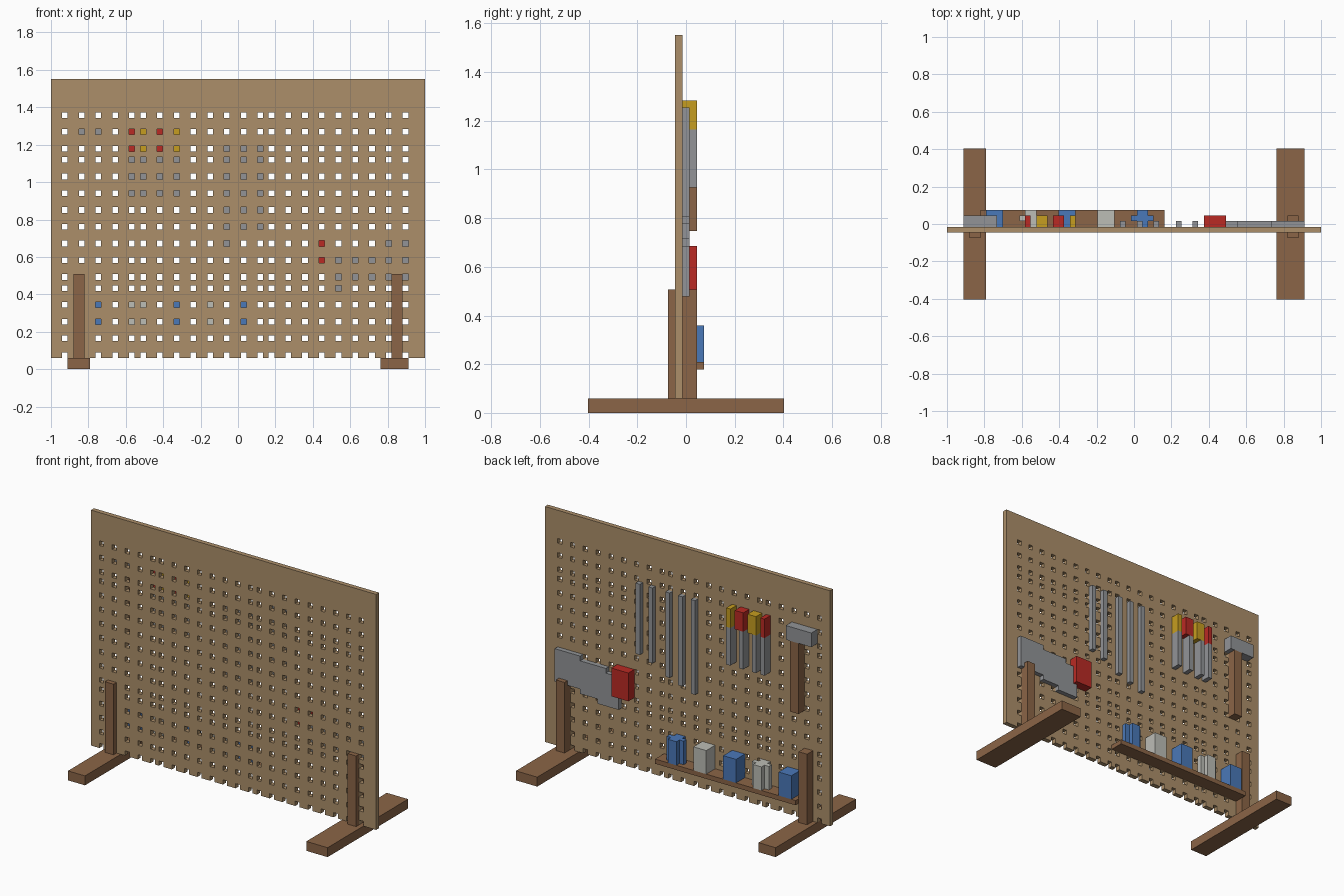
import bpy, bmesh
from mathutils import Vector

cube = bpy.data.objects.get("Cube")
if cube:
    bpy.data.objects.remove(cube, do_unlink=True)

U = 2 / 67                       # size of one block
ORIGIN = Vector((-1, -13.5 * U, 0))


def place(x, y, z):
    return Vector((x, y, z)) * U + ORIGIN


def material(name, rgb):
    linear = [((c / 255 + 0.055) / 1.055) ** 2.4 for c in rgb] + [1]
    m = bpy.data.materials.new(name)
    m.use_nodes = True
    m.diffuse_color = linear
    m.node_tree.nodes["Principled BSDF"].inputs["Base Color"].default_value = linear
    return m


BOARD = material("tan board", (172, 143, 106))
WOOD = material("brown wood", (139, 101, 71))
STEEL = material("grey steel", (146, 148, 151))
RED = material("red plastic", (186, 42, 36))
YELLOW = material("yellow plastic", (198, 157, 32))
BLUE = material("blue paint", (74, 120, 184))
PALE = material("pale grey paint", (188, 189, 182))


def finish(bm, name, mat):
    bmesh.ops.recalc_face_normals(bm, faces=bm.faces)
    mesh = bpy.data.meshes.new(name)
    bm.to_mesh(mesh)
    bm.free()
    mesh.materials.append(mat)
    obj = bpy.data.objects.new(name, mesh)
    bpy.context.collection.objects.link(obj)
    return obj


def box(name, mat, x, y, z):
    """Box given as (start, end) block ranges."""
    bm = bmesh.new()
    bmesh.ops.create_cube(bm, size=1)
    lo, hi = place(x[0], y[0], z[0]), place(x[1], y[1], z[1])
    for v in bm.verts:
        v.co = Vector([(a + b) / 2 + c * (b - a) for a, b, c in zip(lo, hi, v.co)])
    return finish(bm, name, mat)


def prism(name, mat, outline, y):
    """Outline in x and z, extruded along y."""
    bm = bmesh.new()
    face = bm.faces.new([bm.verts.new(place(a, y[0], b)) for a, b in outline])
    ext = bmesh.ops.extrude_face_region(bm, geom=[face])["geom"]
    for v in ext:
        if isinstance(v, bmesh.types.BMVert):
            v.co.y += (y[1] - y[0]) * U
    return finish(bm, name, mat)


# Perforated board: grid with the hole cells left out, then thickened
cols = [*range(2, 15, 3), *range(16, 38, 3), *range(39, 64, 3)]
rows = [2, 5, 8, 11, 14, *range(16, 38, 3), 39, 42, 45]
xs = sorted({0, 67, *cols, *[c + 1 for c in cols]})
zs = sorted({2, 52, *rows, *[r + 1 for r in rows]})
bm = bmesh.new()
grid = {(x, z): bm.verts.new(place(x, 12, z)) for x in xs for z in zs}
for x0, x1 in zip(xs, xs[1:]):
    for z0, z1 in zip(zs, zs[1:]):
        if not (x0 in cols and z0 in rows):
            bm.faces.new([grid[x0, z0], grid[x1, z0], grid[x1, z1], grid[x0, z1]])
ext = bmesh.ops.extrude_face_region(bm, geom=bm.faces[:])["geom"]
for v in ext:
    if isinstance(v, bmesh.types.BMVert):
        v.co.y += U
finish(bm, "pegboard", BOARD)

# Feet and the posts that clamp the board
for side, foot, post in (("right", (3, 7), (4, 6)), ("left", (59, 64), (61, 63))):
    box(side + "_foot", WOOD, foot, (0, 27), (0, 2))
    box(side + "_front_post", WOOD, post, (11, 12), (2, 17))
    box(side + "_back_post", WOOD, post, (13, 15), (2, 17))

# Hammer
box("hammer_head", STEEL, (3, 9), (13, 15), (40, 43))
box("hammer_handle", WOOD, (6, 8), (13, 15), (25, 40))

# Screwdrivers
for i, (x, width, mat) in enumerate(((14, 1, RED), (16, 2, YELLOW),
                                     (19, 2, RED), (22, 1, YELLOW)), 1):
    box(f"screwdriver_handle_{i}", mat, (x, x + width), (13, 15), (39, 43))
    box(f"screwdriver_shaft_{i}", STEEL, (x, x + 1), (13, 15), (31, 39))

# Row of flat wrenches
for i, (x, bottom) in enumerate(((31, 22), (34, 23), (37, 24), (41, 26), (44, 27)), 1):
    box(f"wrench_{i}", STEEL, (x, x + 1), (13, 14), (bottom, 42))

# Saw with a stepped blade
prism("saw_blade", STEEL,
      [(49, 14), (54, 14), (54, 15), (58, 15), (58, 16), (64, 16), (64, 23),
       (58, 23), (58, 22), (52, 22), (52, 21), (49, 21)], (13, 14))
box("saw_handle", RED, (46, 50), (13, 15), (17, 23))

# Shelf with square and fluted cans
box("shelf", WOOD, (6, 39), (13, 16), (6, 7))
for i, (x, mat) in enumerate(((7, BLUE), (20, BLUE), (27, PALE)), 1):
    box(f"square_can_{i}", mat, (x, x + 3), (13, 16), (7, 12))


def fluted_can(name, mat, x):
    outline = [(1, 0), (3, 0), (3, 1), (4, 1), (4, 2), (3, 2),
               (3, 3), (1, 3), (1, 2), (0, 2), (0, 1), (1, 1)]
    bm = bmesh.new()
    face = bm.faces.new([bm.verts.new(place(x + a, 13 + b, 7)) for a, b in outline])
    for v in bmesh.ops.extrude_face_region(bm, geom=[face])["geom"]:
        if isinstance(v, bmesh.types.BMVert):
            v.co.z += 5 * U
    finish(bm, name, mat)


fluted_can("fluted_can_pale", PALE, 13)
fluted_can("fluted_can_blue", BLUE, 33)
